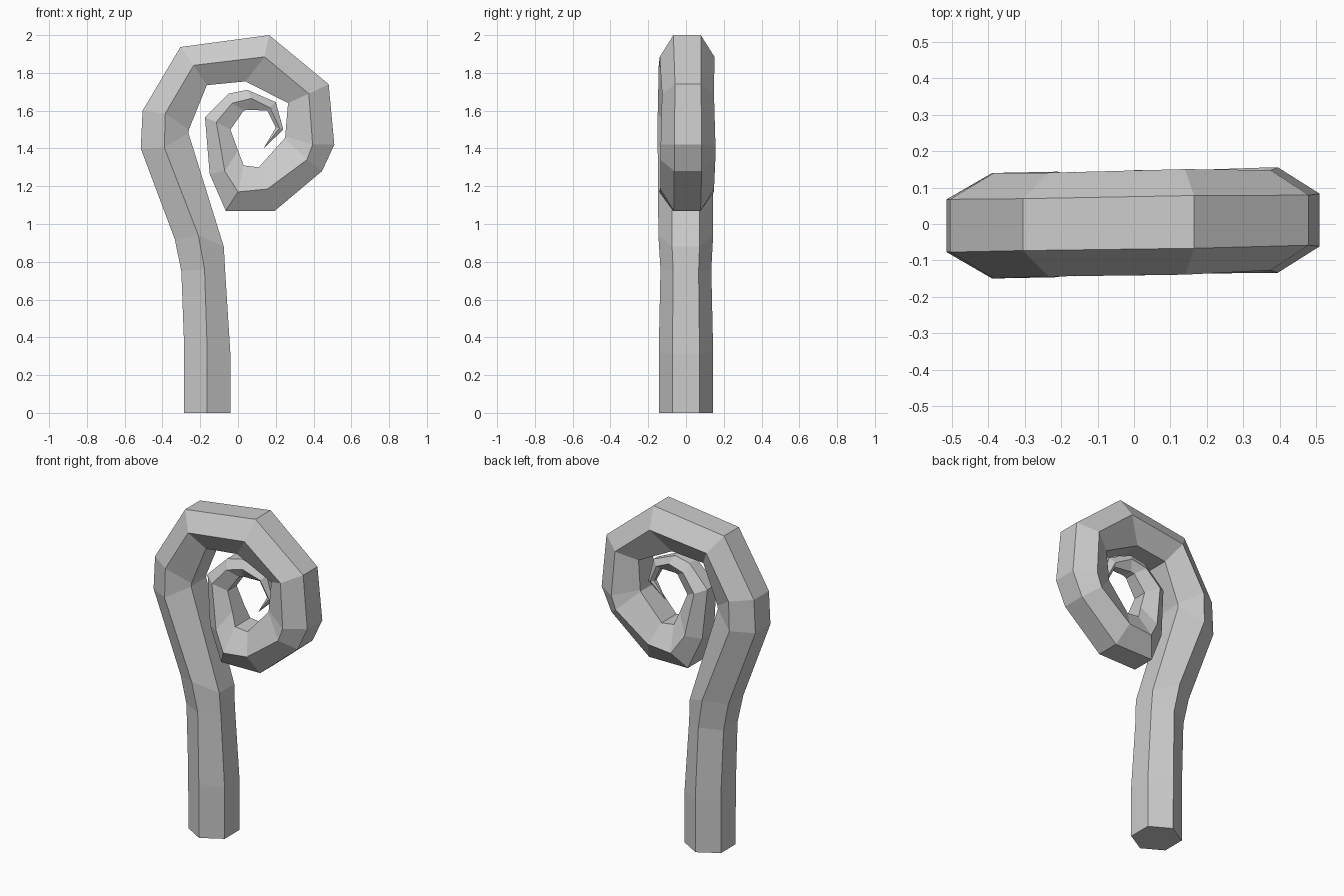
import bpy, bmesh
from mathutils import Vector

# Stations along the curl: outer edge, middle edge, inner edge (x, z each)
STATIONS = [
    (-.285, 0, -.163, 0, -.04, 0),
    (-.285, .35, -.163, .33, -.04, .31),
    (-.30, .75, -.177, .76, -.068, .75),
    (-.335, .92, -.21, .94, -.075, .88),
    (-.515, 1.40, -.39, 1.405, -.262, 1.48),
    (-.505, 1.60, -.385, 1.585, -.26, 1.50),
    (-.305, 1.937, -.235, 1.84, -.165, 1.735),
    (.165, 2.0, .14, 1.885, .04, 1.755),
    (.48, 1.74, .375, 1.69, .265, 1.64),
    (.51, 1.42, .395, 1.42, .25, 1.465),
    (.445, 1.28, .365, 1.34, .248, 1.455),
    (.195, 1.07, .155, 1.185, .11, 1.30),
    (-.065, 1.07, 0, 1.17, .03, 1.31),
    (-.15, 1.265, -.07, 1.28, 0, 1.39),
    (-.175, 1.565, -.115, 1.54, -.04, 1.50),
    (-.05, 1.69, -.03, 1.64, .03, 1.60),
    (.05, 1.71, .07, 1.665, .05, 1.605),
    (.20, 1.645, .17, 1.615, .155, 1.60),
    (.24, 1.50, .22, 1.508, .20, 1.51),
]
TIP = (.135, 0, 1.40)

bm = bmesh.new()


def hex_ring(ox, oz, mx, mz, ix, iz):
    """Six-sided section with flats facing out of and into the curl."""
    r = min(.145, .58 * Vector((ox - ix, oz - iz)).length)
    dy = .003 + .02 * mx
    pts = [(ox, -r / 2, oz), (ox, r / 2, oz), (mx, r, mz),
           (ix, r / 2, iz), (ix, -r / 2, iz), (mx, -r, mz)]
    return [bm.verts.new((x, y + dy, z)) for x, y, z in pts]


# Stem and spiral head as one tapering hexagonal sweep
rings = [hex_ring(*s) for s in STATIONS]
bm.faces.new(rings[0])
for a, b in zip(rings, rings[1:]):
    for i in range(6):
        j = (i + 1) % 6
        bm.faces.new((a[i], a[j], b[j], b[i]))

# Pointed tip
tip = bm.verts.new(TIP)
for i in range(6):
    bm.faces.new((rings[-1][i], rings[-1][(i + 1) % 6], tip))

bmesh.ops.recalc_face_normals(bm, faces=bm.faces[:])
mesh = bpy.data.meshes.new("curled_frond")
bm.to_mesh(mesh)
bm.free()
bpy.context.collection.objects.link(bpy.data.objects.new("curled_frond", mesh))
